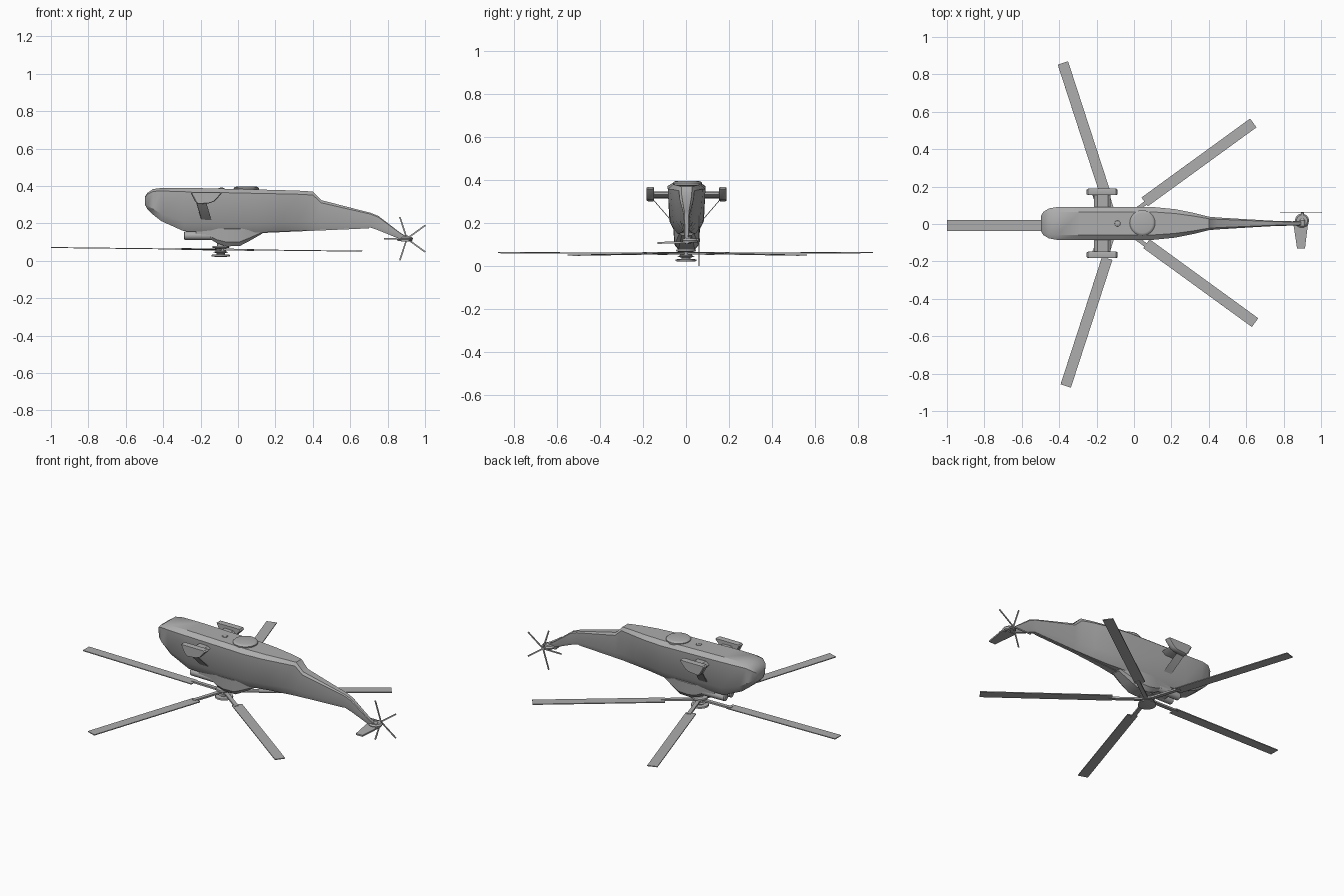
import bpy, bmesh, math
from mathutils import Matrix, Vector

if "Cube" in bpy.data.objects:
    bpy.data.objects.remove(bpy.data.objects["Cube"])

CY = 0.003  # centre line of the airframe
grey = bpy.data.materials.new("airframe grey")
grey.diffuse_color = (0.42, 0.42, 0.42, 1)
grey.use_nodes = True
grey.node_tree.nodes["Principled BSDF"].inputs["Base Color"].default_value = grey.diffuse_color


def finish(name, bm, angle=32):
    bmesh.ops.remove_doubles(bm, verts=bm.verts, dist=1e-5)
    bmesh.ops.recalc_face_normals(bm, faces=bm.faces)
    me = bpy.data.meshes.new(name)
    bm.to_mesh(me)
    bm.free()
    ob = bpy.data.objects.new(name, me)
    bpy.context.collection.objects.link(ob)
    me.materials.append(grey)
    bpy.ops.object.select_all(action='DESELECT')
    ob.select_set(True)
    bpy.context.view_layer.objects.active = ob
    bpy.ops.object.shade_smooth_by_angle(angle=math.radians(angle))
    return ob


def loft(name, rings, angle=32):
    """Skin closed rings of equal length and cap both ends."""
    bm = bmesh.new()
    vs = [[bm.verts.new(p) for p in r] for r in rings]
    n = len(rings[0])
    for a, b in zip(vs, vs[1:]):
        for i in range(n):
            bm.faces.new((a[i], a[(i + 1) % n], b[(i + 1) % n], b[i]))
    bm.faces.new(vs[0])
    bm.faces.new(vs[-1])
    return finish(name, bm, angle)


def hull_ring(x, top, low, w, wl):
    """Eight-sided boat section: narrow keel, wide chine, tapering to the roof."""
    h = top - low
    half = [(w * .7, top), (w, top - .09 * h), (w * .7 + wl * .35, low + .22 * h), (wl, low)]
    return [(x, CY + v, z) for v, z in half] + [(x, CY - v, z) for v, z in reversed(half)]


def disc(axis, at, r, n):
    """Circle of radius r square to the x, y or z axis."""
    pts = [(r * math.cos(2 * math.pi * i / n), r * math.sin(2 * math.pi * i / n)) for i in range(n)]
    place = {'X': lambda u, v: (0, u, v), 'Y': lambda u, v: (u, 0, v), 'Z': lambda u, v: (u, v, 0)}
    return [Vector(at) + Vector(place[axis](u, v)) for u, v in pts]


def lathe(name, cx, cy, profile, n=20):
    return loft(name, [disc('Z', (cx, cy, z), r, n) for r, z in profile])


def prism(name, pts, offset):
    d = Vector(offset)
    return loft(name, [[Vector(p) for p in pts], [Vector(p) + d for p in pts]])


# Fuselage and tail boom: x, keel z, roof z, chine half width, roof half width
hull = [
    (-.498, .342, .300, .040, .024),
    (-.485, .362, .277, .062, .036),
    (-.455, .383, .247, .080, .046),
    (-.410, .389, .212, .088, .052),
    (-.290, .390, .158, .088, .054),
    (.100, .381, .150, .088, .042),
    (.220, .378, .155, .076, .026),
    (.320, .375, .160, .056, .019),
    (.400, .370, .164, .036, .015),
    (.445, .324, .166, .032, .013),
    (.710, .256, .177, .016, .010),
    (.750, .240, .163, .014, .008),
    (.870, .148, .114, .011, .006),
    (.930, .114, .103, .006, .004),
]
loft("fuselage", [hull_ring(*s) for s in hull])

# Thin spine joining cabin roof to tail boom
prism("roof_spine", [(.10, CY - .008, .17), (.12, CY - .008, .148),
                     (.70, CY - .008, .173), (.70, CY - .008, .19)], (0, .016, 0))

# Engine cowling on the cabin roof: x, roof z, half width
cowl = [(-.225, .115, .052), (-.140, .110, .056), (-.110, .092, .060), (-.060, .077, .062),
        (.010, .079, .060), (.060, .105, .052), (.130, .145, .036)]
loft("engine_cowling", [hull_ring(x, .18, z, w, w * .62) for x, z, w in cowl])

# Belly dome and small belly probe
lathe("belly_dome", .045, CY + .003, [(.066, .368), (.068, .388), (.062, .394), (.054, .396)], 24)
lathe("belly_probe", -.088, CY, [(.018, .378), (.015, .389), (.006, .391)], 10)


def side_outline(pts, y, k=1):
    """Outline in the side plane at depth y, scaled about the sponson centre."""
    return [(-.165 + (x + .165) * k, y, .34 + (z - .34) * k) for x, z in pts]


pod = [(-.253, .362), (-.245, .368), (-.095, .368), (-.087, .360),
       (-.125, .318), (-.150, .308), (-.215, .302), (-.230, .318)]
arm = [(-.215, .330), (-.195, .348), (-.140, .346), (-.125, .334), (-.150, .318), (-.205, .316)]

# Parts found on each side of the cabin
for side, s in (("left", -1), ("right", 1)):
    # Engine nacelle with rounded intake
    loft(side + "_engine", [disc('X', (x, CY + s * .029, .134), r, 12)
                            for x, r in ((-.290, .015), (-.285, .022), (-.14, .024), (-.10, .018))])
    # Sponson float, arm and diagonal brace
    loft(side + "_sponson", [side_outline(pod, CY + s * y, k)
                             for y, k in ((.151, .92), (.156, 1), (.180, 1), (.186, .92))])
    prism(side + "_sponson_arm", side_outline(arm, CY + s * .07), (0, s * .09, 0))
    prism(side + "_brace", [(-.222, CY + s * .160, .312), (-.170, CY + s * .160, .312),
                            (-.170, CY + s * .150, .306), (-.222, CY + s * .150, .306)],
          (.030, -s * .086, -.100))

# Main rotor mast and hub discs
HX = -.092
lathe("rotor_hub", HX, 0, [(.020, .10), (.020, .080), (.044, .078), (.046, .070), (.028, .066),
                           (.028, .050), (.040, .046), (.022, .040), (.022, .034),
                           (.048, .032), (.050, .024), (.030, .021)])


def blade(name, r0, r1, v0, v1, thick, matrix):
    """Flat bar along local x between two radii."""
    ob = prism(name, [(r0, v0, -thick / 2), (r0, v1, -thick / 2),
                      (r1, v1, -thick / 2), (r1, v0, -thick / 2)], (0, 0, thick))
    ob.data.transform(matrix)


# Five main blades on a slightly tilted disc, five tail blades in the upright plane
main = Matrix.Translation((HX, 0, .060)) @ Matrix.Rotation(math.radians(.68), 4, 'Y')
tail = Matrix.Translation((.903, .060, .118)) @ Matrix.Rotation(math.radians(90), 4, 'X')
for i in range(5):
    turn = Matrix.Rotation(math.radians(180 + 72 * i), 4, 'Z')
    blade(f"main_blade_{i + 1}", .19, .908, -.021, .037, .005, main @ turn)
    blade(f"blade_root_{i + 1}", .02, .21, -.011, .011, .010, main @ turn)
    blade(f"tail_blade_{i + 1}", 0, .122, -.004, .004, .004, tail @ turn)

# Tail gearbox, shaft and fairing
loft("tail_gearbox", [disc('Y', (.900, y, .120), r, 12)
                      for y, r in ((-.005, .016), (.020, .016), (.030, .009), (.064, .008))])
lathe("tail_fairing", .898, .018, [(.030, .128), (.038, .120), (.034, .110)], 14)

# Single horizontal stabiliser
prism("stabiliser", [(.850, .015, .108), (.872, -.132, .104), (.914, -.132, .104),
                     (.932, .015, .108)], (0, 0, .009))
